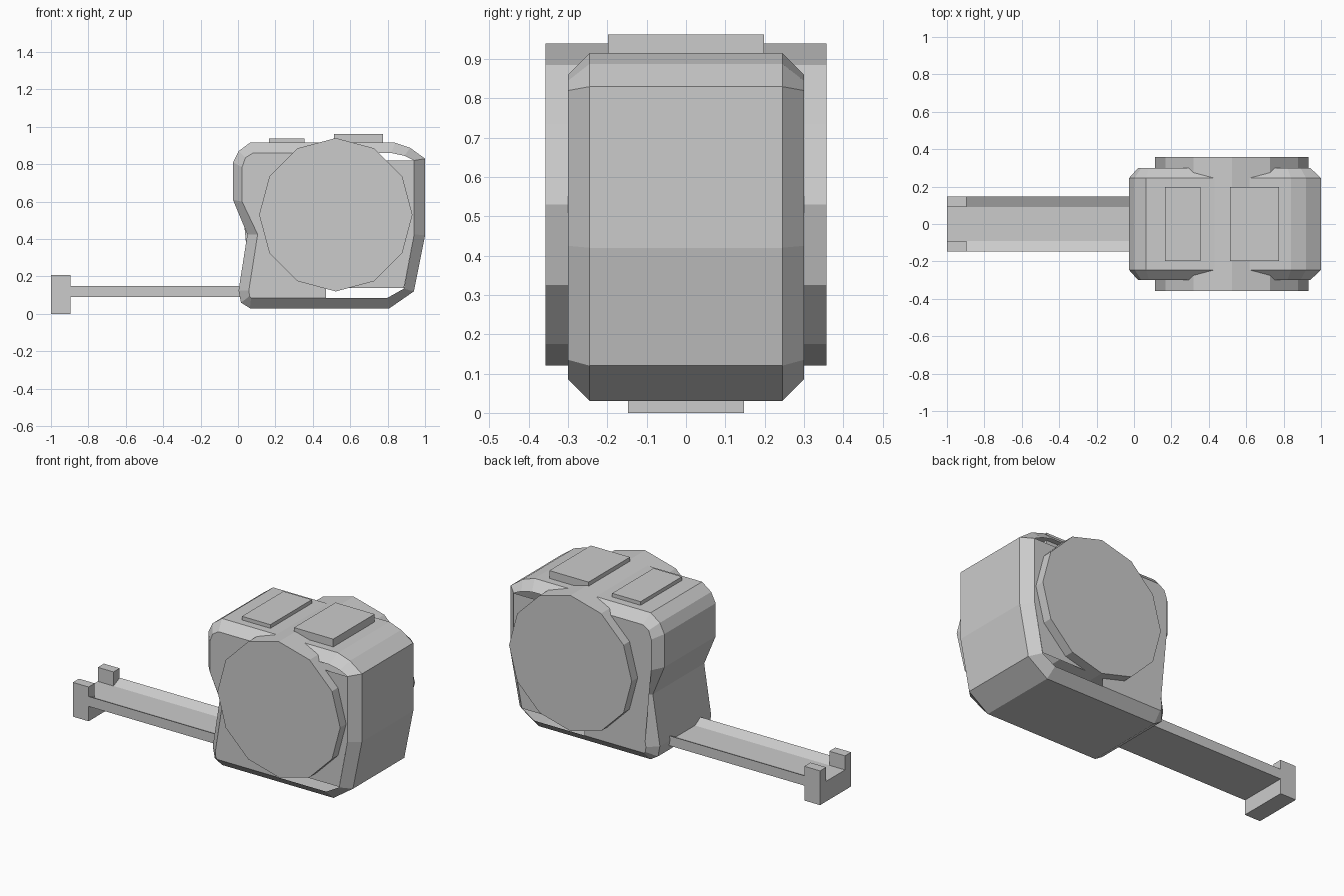
import bpy
import bmesh
import math

cube = bpy.data.objects.get("Cube")
if cube:
    bpy.data.objects.remove(cube, do_unlink=True)

grey = bpy.data.materials.new("plain_grey")
grey.use_nodes = True
grey.diffuse_color = (0.6, 0.6, 0.6, 1)
grey.node_tree.nodes["Principled BSDF"].inputs["Base Color"].default_value = (0.6, 0.6, 0.6, 1)


def finish(name, bm, fix_normals=True):
    """Turn a bmesh into a named flat-shaded object."""
    if fix_normals:
        bmesh.ops.recalc_face_normals(bm, faces=bm.faces)
    mesh = bpy.data.meshes.new(name)
    bm.to_mesh(mesh)
    bm.free()
    mesh.materials.append(grey)
    obj = bpy.data.objects.new(name, mesh)
    bpy.context.collection.objects.link(obj)
    return obj


def bridge(bm, ring_a, ring_b):
    n = len(ring_a)
    for i in range(n):
        j = (i + 1) % n
        bm.faces.new((ring_a[i], ring_a[j], ring_b[j], ring_b[i]))


def box(name, x0, x1, half_y, z0, z1):
    bm = bmesh.new()
    rings = [[bm.verts.new((x, y, z)) for x, y in
              ((x0, -half_y), (x1, -half_y), (x1, half_y), (x0, half_y))] for z in (z0, z1)]
    bridge(bm, *rings)
    for ring in rings:
        bm.faces.new(ring)
    return finish(name, bm)


def prism_x(name, section, x0, x1):
    """Extrude a (y, z) section along x."""
    bm = bmesh.new()
    rings = [[bm.verts.new((x, y, z)) for y, z in section] for x in (x0, x1)]
    bridge(bm, *rings)
    for ring in rings:
        bm.faces.new(ring)
    return finish(name, bm)


# Case rim: chamfered band following the side outline, counter-clockwise in (x, z)
outer = [(.064, .03), (.81, .03), (.94, .12), (1, .42), (1, .83), (.92, .888), (.84, .915),
         (.064, .915), (.003, .87), (-.027, .81), (-.027, .61), (.05, .425), (.003, .125), (.016, .06)]
inner = [(.07, .086), (.8, .086), (.887, .135), (.942, .425), (.942, .82), (.89, .845), (.82, .86),
         (.08, .86), (.04, .835), (.022, .785), (.022, .6), (.105, .425), (.058, .125), (.062, .095)]
bm = bmesh.new()
rings = [[bm.verts.new((x, y, z)) for x, z in outline] for outline, y in
         ((inner, -.3), (outer, -.245), (outer, .245), (inner, .3))]
for a, b in zip(rings, rings[1:]):
    bridge(bm, a, b)
finish("case_rim", bm)

# Side panels: leave slots open along the upper and lower right
panel = [inner[0], (.47, .086), (.47, .138), (.887, .138), inner[3], inner[4],
         (.52, .82), (.52, .86)] + inner[7:]
for name, y in (("front_panel", -.3), ("back_panel", .3)):
    bm = bmesh.new()
    loop = [bm.verts.new((x, y, z)) for x, z in panel]
    bm.faces.new(loop if y < 0 else loop[::-1])
    bmesh.ops.triangulate(bm, faces=bm.faces[:])
    finish(name, bm, fix_normals=False)

# Reel drum: twelve-sided, running through the case
bm = bmesh.new()
rings = []
for y in (-.357, .357):
    rings.append([bm.verts.new((.523 + .41 * math.cos(k * math.tau / 12), y,
                                .53 + .41 * math.sin(k * math.tau / 12))) for k in range(12)])
bridge(bm, *rings)
for ring in rings:
    bm.faces.new(ring)
finish("reel_drum", bm)

# Top buttons
box("small_button", .165, .355, .198, .88, .937)
box("large_button", .513, .775, .198, .88, .962)

# Tape blade with a shallow trough, and forked end hook
prism_x("tape_blade", [(-.148, .09), (.148, .09), (.148, .15), (.09, .122), (-.09, .122), (-.148, .15)],
        -.9, .05)
prism_x("end_hook", [(-.148, 0), (.148, 0), (.148, .207), (.09, .207), (.09, .122),
                     (-.09, .122), (-.09, .207), (-.148, .207)], -1, -.895)
